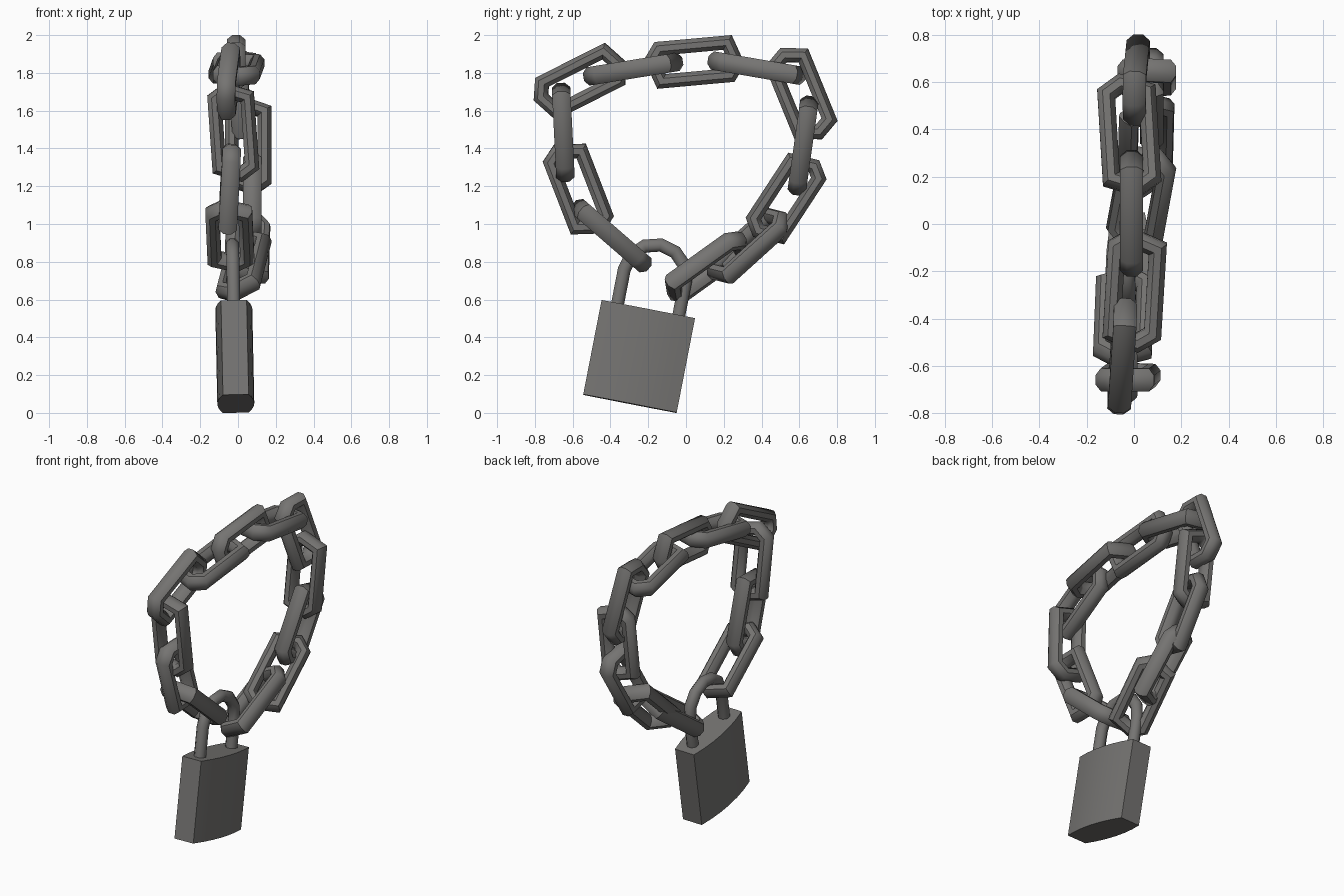
import bpy, bmesh
from math import sin, cos, pi, radians
from mathutils import Vector, Matrix

if "Cube" in bpy.data.objects:
    bpy.data.objects.remove(bpy.data.objects["Cube"])

metal = bpy.data.materials.new("dark_grey_metal")
metal.diffuse_color = (0.178, 0.174, 0.168, 1)
metal.use_nodes = True
metal.node_tree.nodes["Principled BSDF"].inputs["Base Color"].default_value = metal.diffuse_color


def finish(name, bm, matrix, angle):
    bmesh.ops.recalc_face_normals(bm, faces=bm.faces)
    bm.transform(matrix)
    me = bpy.data.meshes.new(name)
    bm.to_mesh(me)
    bm.free()
    me.materials.append(metal)
    ob = bpy.data.objects.new(name, me)
    bpy.context.collection.objects.link(ob)
    bpy.ops.object.select_all(action='DESELECT')
    ob.select_set(True)
    bpy.context.view_layer.objects.active = ob
    bpy.ops.object.shade_smooth_by_angle(angle=radians(angle))


def bar(path, r_plane, r_normal, sides, closed):
    """Mitred bar along a flat path in the local XY plane."""
    bm = bmesh.new()
    pts = [Vector((x, y, 0)) for x, y in path]
    n, rings = len(pts), []
    for i, p in enumerate(pts):
        t0 = (p - pts[i - 1]).normalized() if closed or i else None
        t1 = (pts[(i + 1) % n] - p).normalized() if closed or i < n - 1 else t0
        t0 = t0 or t1
        t = (t0 + t1).normalized()
        side = Vector((-t.y, t.x, 0)) / t.dot(t1)
        rings.append([bm.verts.new(p + side * r_plane * cos(a) + Vector((0, 0, r_normal * sin(a))))
                      for a in [2 * pi * (k + 0.5) / sides for k in range(sides)]])
    for i in range(n if closed else n - 1):
        a, b = rings[i], rings[(i + 1) % n]
        for k in range(sides):
            j = (k + 1) % sides
            bm.faces.new((a[k], a[j], b[j], b[k]))
    if not closed:
        bm.faces.new(rings[0])
        bm.faces.new(rings[-1])
    return bm


def link(i, centre, along, roll, skew):
    u = Vector(along).normalized()
    x = Vector((1, 0, 0))
    a = (x - u * x.dot(u)).normalized()
    b = a.cross(u)
    v = b * cos(radians(roll)) + a * sin(radians(roll))
    m = Matrix((u, v, u.cross(v))).transposed().to_4x4()
    m.translation = centre
    half = [(0.183, -0.087), (0.224, 0.03 * skew), (0.183, 0.087)]
    path = half + [(-px, -py) for px, py in half]
    finish(f"chain_link_{i}", bar(path, 0.040, 0.053, 8, True), m, 50)


# Chain links: centre, long axis, roll (0 = open to the side, 90 = edge-on), tip skew
links = [
    ((0.03, 0.11, 0.775), (0.15, 0.81, 0.58), 64, 1),
    ((0.05, 0.33, 0.885), (0.02, 0.74, 0.67), 120, 1),
    ((0.075, 0.53, 1.135), (0.0, 0.55, 0.84), 0, -1),
    ((0.054, 0.62, 1.415), (0.0, -0.14, -0.99), 90, 1),
    ((0.01, 0.61, 1.69), (0.04, 0.38, -0.93), 0, 0.3),
    ((-0.02, 0.375, 1.825), (-0.06, 0.985, -0.17), 90, -0.8),
    ((-0.01, 0.045, 1.858), (0.0, 0.995, 0.09), 0, -1),
    ((0.003, -0.28, 1.82), (0.06, 0.985, 0.16), 90, -0.8),
    ((-0.05, -0.56, 1.755), (0.06, 0.89, 0.45), 0, -0.6),
    ((-0.025, -0.65, 1.485), (0.07, 0.05, -1), 90, 0.8),
    ((-0.045, -0.57, 1.185), (-0.05, 0.36, -0.93), 0, 1),
    ((-0.043, -0.395, 0.938), (0.03, 0.755, -0.655), 90, 0.8),
]
for i, args in enumerate(links, 1):
    link(i, *args)

# Padlock frame, swung sideways
lock = (Matrix.Translation((-0.017, -0.248, 0.3)) @ Matrix.Rotation(radians(-11), 4, 'X')
        @ Matrix.Rotation(radians(-1.2), 4, 'Y'))

# Padlock body: bulged section with flat ends, extruded upward
bm = bmesh.new()
steps = [-1 + k / 3 for k in range(7)]
section = [(0.098 - 0.030 * s * s, 0.252 * s) for s in steps]
section += [(-px, -py) for px, py in section]
base = bm.faces.new([bm.verts.new((px, py, -0.256)) for px, py in section])
top = bmesh.ops.extrude_face_region(bm, geom=[base])['geom']
bmesh.ops.translate(bm, vec=(0, 0, 0.509), verts=[g for g in top if isinstance(g, bmesh.types.BMVert)])
finish("padlock_body", bm, lock, 30)

# Shackle: two legs joined by an arch, local XY plane turned upright
arch = [(0.165 * cos(pi * k / 6), 0.435 + 0.165 * sin(pi * k / 6)) for k in range(7)]
upright = Matrix(((0, 0, 1, 0), (1, 0, 0, 0), (0, 1, 0, 0), (0, 0, 0, 1)))
finish("padlock_shackle", bar([(0.165, 0.22)] + arch + [(-0.165, 0.22)], 0.037, 0.037, 8, False),
       lock @ upright, 50)
